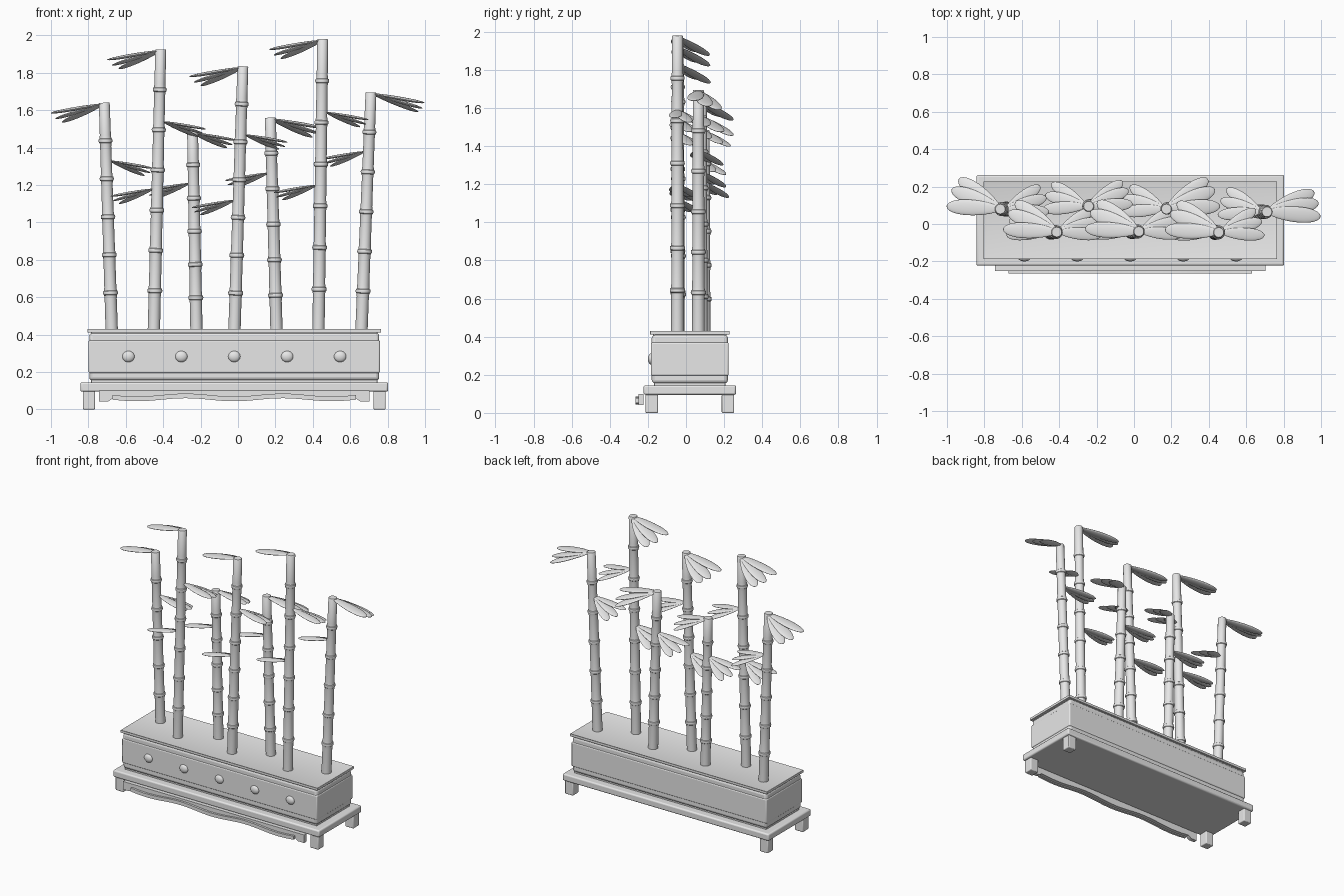
import bpy, bmesh, math
from mathutils import Matrix, Vector

cube = bpy.data.objects.get("Cube")
if cube:
    bpy.data.objects.remove(cube, do_unlink=True)

grey = bpy.data.materials.new("plain grey")
grey.use_nodes = True
grey.diffuse_color = (0.8, 0.8, 0.8, 1)
grey.node_tree.nodes["Principled BSDF"].inputs["Base Color"].default_value = (0.8, 0.8, 0.8, 1)

CX, CY = -0.02, 0.02      # middle of the planter
SOIL = 0.42


def finish(name, bm, smooth=True, bevel=0):
    bmesh.ops.recalc_face_normals(bm, faces=bm.faces)
    mesh = bpy.data.meshes.new(name)
    bm.to_mesh(mesh)
    bm.free()
    mesh.materials.append(grey)
    obj = bpy.data.objects.new(name, mesh)
    bpy.context.collection.objects.link(obj)
    if bevel:
        mod = obj.modifiers.new("rounded edges", "BEVEL")
        mod.width, mod.segments = bevel, 3
    if smooth:
        bpy.ops.object.select_all(action="DESELECT")
        obj.select_set(True)
        bpy.context.view_layer.objects.active = obj
        bpy.ops.object.shade_smooth_by_angle(angle=math.radians(40))
    return obj


def box(name, centre, size, bevel=0.006):
    bm = bmesh.new()
    bmesh.ops.create_cube(bm, size=1, matrix=Matrix.LocRotScale(Vector(centre), None, Vector(size)))
    return finish(name, bm, bevel=bevel)


def slab(name, z0, z1, width, depth, bevel):
    return box(name, (CX, CY, (z0 + z1) / 2), (width, depth, z1 - z0), bevel)


# Stand: shelf and four feet
slab("stand_shelf", 0.095, 0.145, 1.645, 0.485, 0.01)
for sx, side in ((1, "left"), (-1, "right")):
    for sy, end in ((1, "back"), (-1, "front")):
        box(f"{end}_{side}_foot", (CX + sx * 0.777, CY + sy * 0.2, 0.049), (0.065, 0.065, 0.098))


# Apron: a scalloped board with a wavy moulding on its face
def wave(x):
    return 0.067 - 0.008 * math.cos(2.5 * math.pi * (x - CX) / 0.65)


def ribbon(name, half, low, high, y0, y1):
    bm = bmesh.new()
    steps = 60
    rows = []
    for i in range(steps + 1):
        x = CX + half * (2 * i / steps - 1)
        rows.append([bm.verts.new((x, y0, f(x))) for f in (low, high)])
    faces = [bm.faces.new((a[0], b[0], b[1], a[1])) for a, b in zip(rows, rows[1:])]
    new = bmesh.ops.extrude_face_region(bm, geom=faces)["geom"]
    bmesh.ops.translate(bm, vec=(0, y1 - y0, 0),
                        verts=[v for v in new if isinstance(v, bmesh.types.BMVert)])
    finish(name, bm)


def board_bottom(x):
    return wave(x) - 0.008 if abs(x - CX) < 0.65 else 0.042


ribbon("apron_board", 0.722, board_bottom, lambda x: 0.1, -0.25, -0.222)
ribbon("apron_moulding", 0.65, lambda x: wave(x) - 0.015, lambda x: wave(x) + 0.01, -0.265, -0.248)

# Planter: plinth, body, raised band
slab("planter_plinth", 0.14, 0.165, 1.53, 0.375, 0.004)
slab("planter_body", 0.155, 0.41, 1.55, 0.4, 0.018)
slab("planter_band", 0.195, 0.37, 1.558, 0.408, 0.008)
slab("planter_neck", 0.4, 0.417, 1.53, 0.385, 0.003)


# Rim: open frame with the soil sunk inside
def frame(name, z0, z1, width, depth, border):
    bm = bmesh.new()
    bmesh.ops.create_cube(bm, size=1, matrix=Matrix.LocRotScale(
        Vector((CX, CY, (z0 + z1) / 2)), None, Vector((width, depth, z1 - z0))))
    bm.normal_update()
    top = [f for f in bm.faces if f.normal.z > 0.5]
    bmesh.ops.inset_region(bm, faces=top, thickness=border)
    bmesh.ops.translate(bm, vec=(0, 0, -0.007), verts=top[0].verts)
    finish(name, bm, bevel=0.002)


frame("planter_rim_and_soil", 0.411, 0.43, 1.57, 0.416, 0.03)

# Studs along the front
for i in range(5):
    bm = bmesh.new()
    bmesh.ops.create_uvsphere(bm, u_segments=24, v_segments=12, radius=1, matrix=Matrix.LocRotScale(
        Vector((CX + (i - 2) * 0.283, -0.182, 0.283)), None, Vector((0.033, 0.018, 0.03))))
    finish(f"front_stud_{i + 1}", bm)


# Bamboo stem: flared joints with a raised ring at each
def stem(name, base, top, joints):
    base, top = Vector(base), Vector(top)
    length = (top - base).length
    step = length / joints
    profile = [(0.033, -0.02)]
    for j in range(1, joints):
        h = j * step
        r = 0.033 - 0.004 * j / joints
        profile += [(r, h - 0.03), (r + 0.002, h - 0.012), (r + 0.006, h - 0.009), (r + 0.008, h),
                    (r + 0.006, h + 0.009), (r + 0.002, h + 0.012), (r, h + 0.03)]
    profile += [(0.029, length - 0.004), (0.026, length)]
    turn = (top - base).to_track_quat("Z", "Y").to_matrix().to_4x4()
    place = Matrix.Translation(base) @ turn
    bm = bmesh.new()
    sides = 20
    rings = []
    for r, h in profile:
        rings.append([bm.verts.new(place @ Vector((r * math.cos(a), r * math.sin(a), h)))
                      for a in (2 * math.pi * k / sides for k in range(sides))])
    for lo, hi in zip(rings, rings[1:]):
        for k in range(sides):
            n = (k + 1) % sides
            bm.faces.new((lo[k], lo[n], hi[n], hi[k]))
    bm.faces.new(rings[0])
    bm.faces.new(rings[-1])
    finish(name, bm)


# Leaf spray: three flat pointed leaves fanned backwards and drooping
def spray(name, root, side, size, fan):
    bm = bmesh.new()
    for azimuth, droop in zip(fan, (10, 16, 20)):
        made = bmesh.ops.create_uvsphere(bm, u_segments=20, v_segments=14, radius=1,
                                         matrix=Matrix.Rotation(math.pi / 2, 4, "Y"))["verts"]
        for v in made:
            t = (v.co.x + 1) / 2
            taper = 0.72 + 0.38 * t
            v.co = Vector((t * size, v.co.y * 0.155 * size * taper, v.co.z * 0.036 * size * taper))
        turn = Matrix.Rotation(math.radians(azimuth), 4, "Z") @ Matrix.Rotation(math.radians(droop), 4, "Y")
        bmesh.ops.transform(bm, matrix=turn, verts=made)
    bmesh.ops.transform(bm, verts=bm.verts, matrix=Matrix.Translation(root) @ Matrix.Diagonal((side, 1, 1, 1)))
    finish(name, bm)


# Each stem: base x, top x, y, top z, joints, top leaf side, side sprays (side, height)
stems = [
    (-0.675, -0.715, 0.08, 1.64, 6, -1, [(1, 1.33)]),
    (-0.45, -0.413, -0.043, 1.925, 7, -1, [(1, 1.54), (-1, 1.18)]),
    (-0.222, -0.243, 0.095, 1.485, 6, 1, [(-1, 1.21)]),
    (-0.019, 0.026, -0.04, 1.835, 7, -1, [(1, 1.47), (-1, 1.12)]),
    (0.206, 0.173, 0.08, 1.56, 6, 1, [(-1, 1.265)]),
    (0.43, 0.453, -0.045, 1.98, 7, -1, [(1, 1.59), (-1, 1.2)]),
    (0.66, 0.711, 0.065, 1.695, 6, 1, [(-1, 1.38)]),
]
for i, (x0, x1, y, z, joints, side, extras) in enumerate(stems, 1):
    stem(f"bamboo_stem_{i}", (x0, y, SOIL), (x1, y, z), joints)
    fan = (-5, 10, 23) if i == 7 else (3, 22, 36)
    spray(f"top_leaves_{i}", (x1, y, z - 0.005), side, 0.292 if i != 3 else 0.24, fan)
    for n, (turn, height) in enumerate(extras, 1):
        x = x0 + (x1 - x0) * (height - SOIL) / (z - SOIL)
        spray(f"side_leaves_{i}_{n}", (x + turn * 0.02, y, height), turn, 0.235, (-4, 16, 34))
